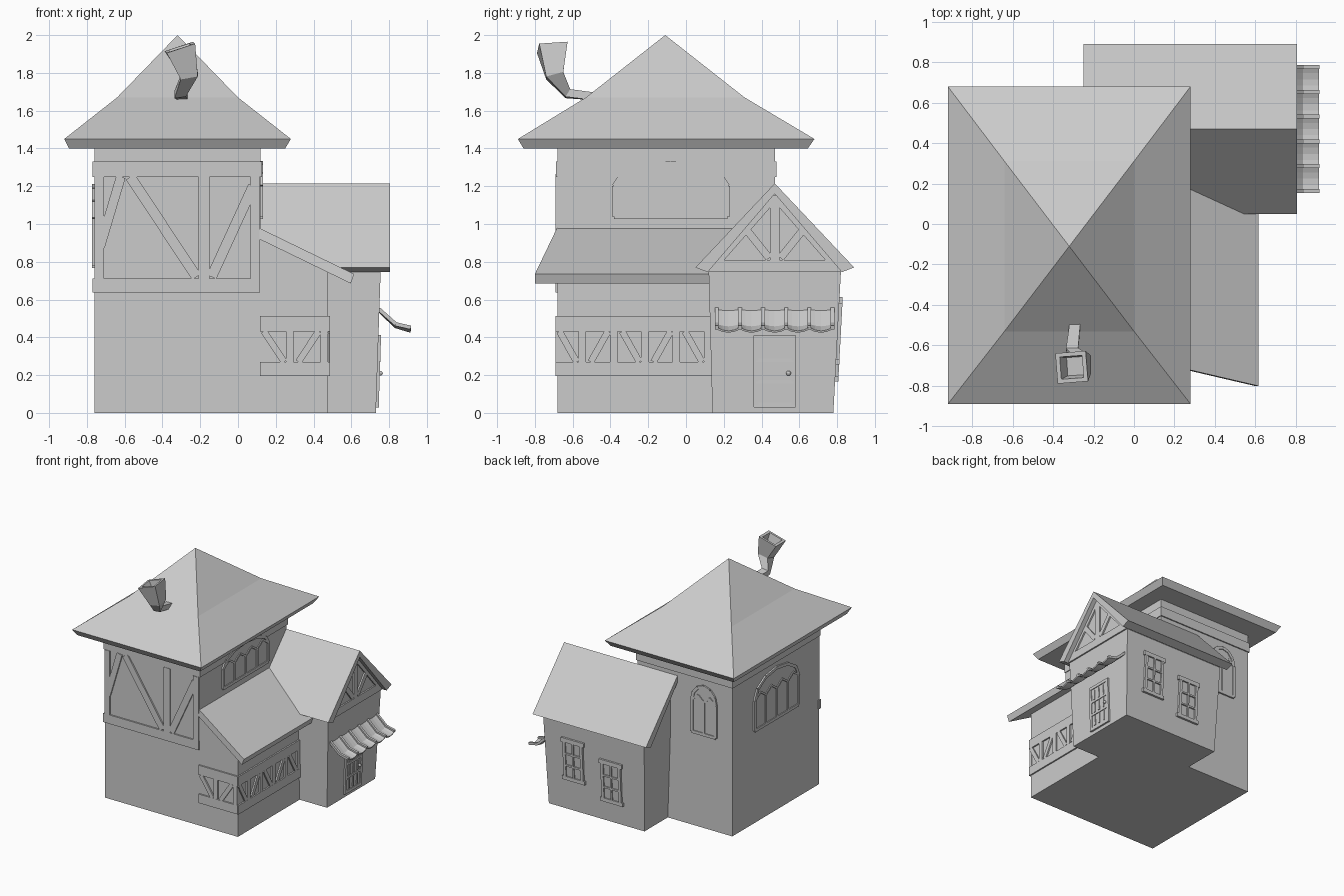
import bpy, bmesh, math
from mathutils import Vector as V

if "Cube" in bpy.data.objects:
    bpy.data.objects.remove(bpy.data.objects["Cube"])


def finish(name, bm):
    bmesh.ops.recalc_face_normals(bm, faces=bm.faces)
    me = bpy.data.meshes.new(name)
    bm.to_mesh(me)
    bm.free()
    ob = bpy.data.objects.new(name, me)
    bpy.context.collection.objects.link(ob)
    return ob


def skin(bm, rings):
    """Closed solid through rings of equal point count."""
    vs = [[bm.verts.new(p) for p in r] for r in rings]
    n = len(vs[0])
    for a, b in zip(vs, vs[1:]):
        for i in range(n):
            j = (i + 1) % n
            bm.faces.new((a[i], a[j], b[j], b[i]))
    bm.faces.new(vs[0])
    bm.faces.new(vs[-1])


def loft(name, rings):
    bm = bmesh.new()
    skin(bm, rings)
    bmesh.ops.remove_doubles(bm, verts=bm.verts, dist=1e-4)
    return finish(name, bm)


def prism(name, ring, offset):
    return loft(name, [[V(p) for p in ring], [V(p) + V(offset) for p in ring]])


def rect(x0, x1, y0, y1, z):
    return [(x0, y0, z), (x1, y0, z), (x1, y1, z), (x0, y1, z)]


def boards(name, face, n, segs, t=0.024):
    """Flat boards on a wall: segs are (a0, z0, a1, z1, width) mapped by face()."""
    bm = bmesh.new()
    n = V(n)
    for a0, z0, a1, z1, w in segs:
        p, q = V(face(a0, z0)), V(face(a1, z1))
        s = (q - p).cross(n).normalized() * w / 2
        h = n * t / 2
        skin(bm, [[c - s - h, c + s - h, c + s + h, c - s + h] for c in (p, q)])
    return finish(name, bm)


# wall planes: (along, height) -> point
front = lambda a, z: (a, -0.68, z)
left = lambda a, z: (-0.76, a, z)
tower_back = lambda a, z: (a, 0.47, z)
tower_right = lambda a, z: (0.12, a, z)
wing_right = lambda a, z: (0.475, a, z)
shop_right = lambda a, z: (0.73 + 0.033 * z, a, z)
shop_back = lambda a, z: (a, 0.78 + 0.054 * z, z)
X, Y = V((1, 0, 0)), V((0, 1, 0))

# tower and its hipped roof with a flared skirt
loft("tower_wall", [rect(-0.76, 0.12, -0.68, 0.47, z) for z in (0, 0.71, 1.42)])
loft("tower_roof", [rect(-0.895, 0.25, -0.86, 0.645, 1.40),
                    rect(-0.92, 0.28, -0.89, 0.68, 1.45),
                    rect(-0.64, 0.0, -0.53, 0.31, 1.67),
                    rect(-0.32, -0.32, -0.11, -0.11, 2.0)])
loft("tower_top_band", [rect(-0.77, 0.127, -0.688, 0.48, z) for z in (1.25, 1.33)])

# front timber framing of the tower
boards("tower_front_timber", front, Y, [
    (-0.77, 0.675, 0.117, 0.675, 0.075),
    (-0.735, 0.71, -0.735, 1.25, 0.05), (0.09, 0.71, 0.09, 1.25, 0.05),
    (-0.18, 0.71, -0.18, 1.25, 0.06), (-0.62, 1.25, -0.73, 0.88, 0.05),
    (-0.57, 1.25, -0.22, 0.72, 0.055), (0.08, 1.2, -0.14, 0.72, 0.055)])

# lean-to wing and slab roof
prism("wing_wall", [(0.1, -0.68, 0), (0.475, -0.68, 0), (0.475, -0.68, 0.77),
                    (0.1, -0.68, 0.95)], (0, 0.95, 0))
roof = [(0.1, -0.68, 0.985), (0.615, -0.80, 0.735), (0.615, 0.3, 0.735), (0.1, 0.3, 0.985)]
prism("wing_roof", roof, (-0.018, 0, -0.05))


def truss(a0, a1, bays):
    """Two rails with posts and zigzag braces between."""
    segs = [(a0, 0.232, a1, 0.232, 0.075), (a0, 0.472, a1, 0.472, 0.08)]
    step = (a1 - a0) / bays
    for i in range(bays):
        u, v = a0 + i * step, a0 + (i + 1) * step
        segs.append((v - 0.025, 0.27, v - 0.025, 0.432, 0.04))
        zs = (0.27, 0.432) if i % 2 else (0.432, 0.27)
        segs.append((u + 0.02, zs[0], v - 0.055, zs[1], 0.035))
    return segs


boards("wing_front_timber", front, Y, truss(0.117, 0.482, 2))
boards("wing_side_timber", wing_right, X, truss(-0.69, 0.14, 5))

# side building: walls leaning outward, gable, roof
loft("shop_wall", [rect(-0.16, 0.73, 0.14, 0.78, 0), rect(-0.185, 0.755, 0.12, 0.82, 0.745),
                   rect(-0.185, 0.755, 0.465, 0.475, 1.17)])
prism("shop_roof", [(-0.25, y, z) for y, z in ((0.05, 0.77), (0.47, 1.215), (0.89, 0.77),
                    (0.825, 0.745), (0.47, 1.16), (0.115, 0.745))], (1.055, 0, 0))
boards("gable_timber", lambda a, z: (0.755, a, z), X, [
    (0.12, 0.778, 0.82, 0.778, 0.065), (0.47, 0.8, 0.47, 1.15, 0.05),
    (0.44, 0.82, 0.32, 0.97, 0.04), (0.50, 0.82, 0.62, 0.97, 0.04),
    (0.15, 0.78, 0.47, 1.145, 0.04), (0.79, 0.78, 0.47, 1.145, 0.04)])

# door with slats and knob
boards("door_panel", shop_right, X, [(0.47, 0.03, 0.47, 0.41, 0.22)], 0.016)
boards("door_frame", shop_right, X, [
    (0.37, 0.03, 0.37, 0.41, 0.025), (0.57, 0.03, 0.57, 0.41, 0.025),
    (0.36, 0.40, 0.58, 0.40, 0.025), (0.36, 0.042, 0.58, 0.042, 0.025)]
    + [(y, z, y, z + 0.085, 0.014) for y in (0.415, 0.467, 0.52) for z in (0.065, 0.18, 0.29)]
    + [(0.37, z, 0.57, z, 0.018) for z in (0.165, 0.278)], 0.028)
bpy.ops.mesh.primitive_uv_sphere_add(segments=10, ring_count=6, radius=0.013,
                                     location=(0.754, 0.543, 0.21))
bpy.context.object.name = "door_knob"

# awning: sagging cloth between six ribs
path = [(0.745, 0.55), (0.835, 0.47), (0.915, 0.452)]
ribs = [0.163 + i * 0.1225 for i in range(6)]
bm = bmesh.new()
rows = []
for k in range(21):
    sag = 0.018 * math.sin(math.pi * (k % 4) / 4)
    y = ribs[0] + k * 0.1225 / 4
    rows.append([bm.verts.new((x, y, z - sag * (0.3 + 0.35 * i)))
                 for i, (x, z) in enumerate(path)])
for a, b in zip(rows, rows[1:]):
    for i in (0, 1):
        bm.faces.new((a[i], a[i + 1], b[i + 1], b[i]))
awning = finish("awning_cloth", bm)
awning.modifiers.new("thickness", "SOLIDIFY").thickness = 0.01
for i, y in enumerate(ribs):
    boards(f"awning_rib_{i}", lambda a, z, y=y: (a, y, z), Y,
           [(*p, *q, 0.02) for p, q in zip(path, path[1:])], 0.02)


# square sash windows on the back of the side building
for i, (c, z) in enumerate(((0.48, 0.26), (0.13, 0.17))):
    boards(f"back_window_pane_{i}", shop_back, Y, [(c, z, c, z + 0.33, 0.17)], 0.012)
    boards(f"back_window_frame_{i}", shop_back, Y, [
        (c - 0.08, z, c - 0.08, z + 0.33, 0.024), (c + 0.08, z, c + 0.08, z + 0.33, 0.024),
        (c, z, c, z + 0.33, 0.014), (c - 0.08, z + 0.12, c + 0.08, z + 0.12, 0.014),
        (c - 0.08, z + 0.22, c + 0.08, z + 0.22, 0.014),
        (c - 0.105, z + 0.01, c + 0.105, z + 0.01, 0.03),
        (c - 0.105, z + 0.335, c + 0.105, z + 0.335, 0.035)], 0.034)


def arched_window(name, face, n, c, half, z0, zs, zt, panes):
    """Arched pane with border frame, mullions and small pointed heads."""
    arc = [(c + half * math.cos(math.pi * i / 6), zs + (zt - zs) * math.sin(math.pi * i / 6))
           for i in range(7)]
    ring = [(c - half, z0), (c + half, z0)] + arc
    n = V(n)
    prism(name + "_pane", [V(face(*p)) - n * 0.006 for p in ring], n * 0.012)
    segs = [(*p, *q, 0.025) for p, q in zip(ring, ring[1:] + ring[:1]) if p != q]
    w = 2 * half / panes
    for i in range(panes):
        a, b = c - half + i * w, c - half + (i + 1) * w
        if i < panes - 1:
            segs.append((b, z0, b, zs, 0.02))
        segs += [(a, zs, (a + b) / 2, zs + 0.05, 0.016), ((a + b) / 2, zs + 0.05, b, zs, 0.016)]
    boards(name + "_frame", face, n, segs, 0.026)


arched_window("left_window", left, X, -0.11, 0.29, 0.78, 1.03, 1.20, 4)
arched_window("right_window", tower_right, X, -0.08, 0.30, 1.04, 1.20, 1.32, 4)
arched_window("tower_back_window", tower_back, Y, -0.50, 0.11, 0.79, 1.06, 1.19, 2)


# crooked chimney: square pipe flaring to a hollow top
def square(c, u, v):
    c, u, v = V(c), V(u), V(v)
    return [c - u - v, c + u - v, c + u + v, c - u + v]


loft("chimney", [square((-0.29, -0.48, 1.675), (0.026, 0, 0), (0, 0.006, 0.02)),
                 square((-0.306, -0.625, 1.69), (0.03, 0, 0.004), (0, 0.012, 0.02)),
                 square((-0.258, -0.695, 1.785), (0.045, 0, 0.008), (0, 0.045, 0.012)),
                 square((-0.308, -0.708, 1.935), (0.075, 0.006, 0.025), (-0.006, 0.075, 0.005)),
                 square((-0.308, -0.708, 1.935), (0.055, 0.004, 0.018), (-0.004, 0.055, 0.004)),
                 square((-0.285, -0.702, 1.87), (0.045, 0.003, 0.014), (-0.003, 0.045, 0.003))])
